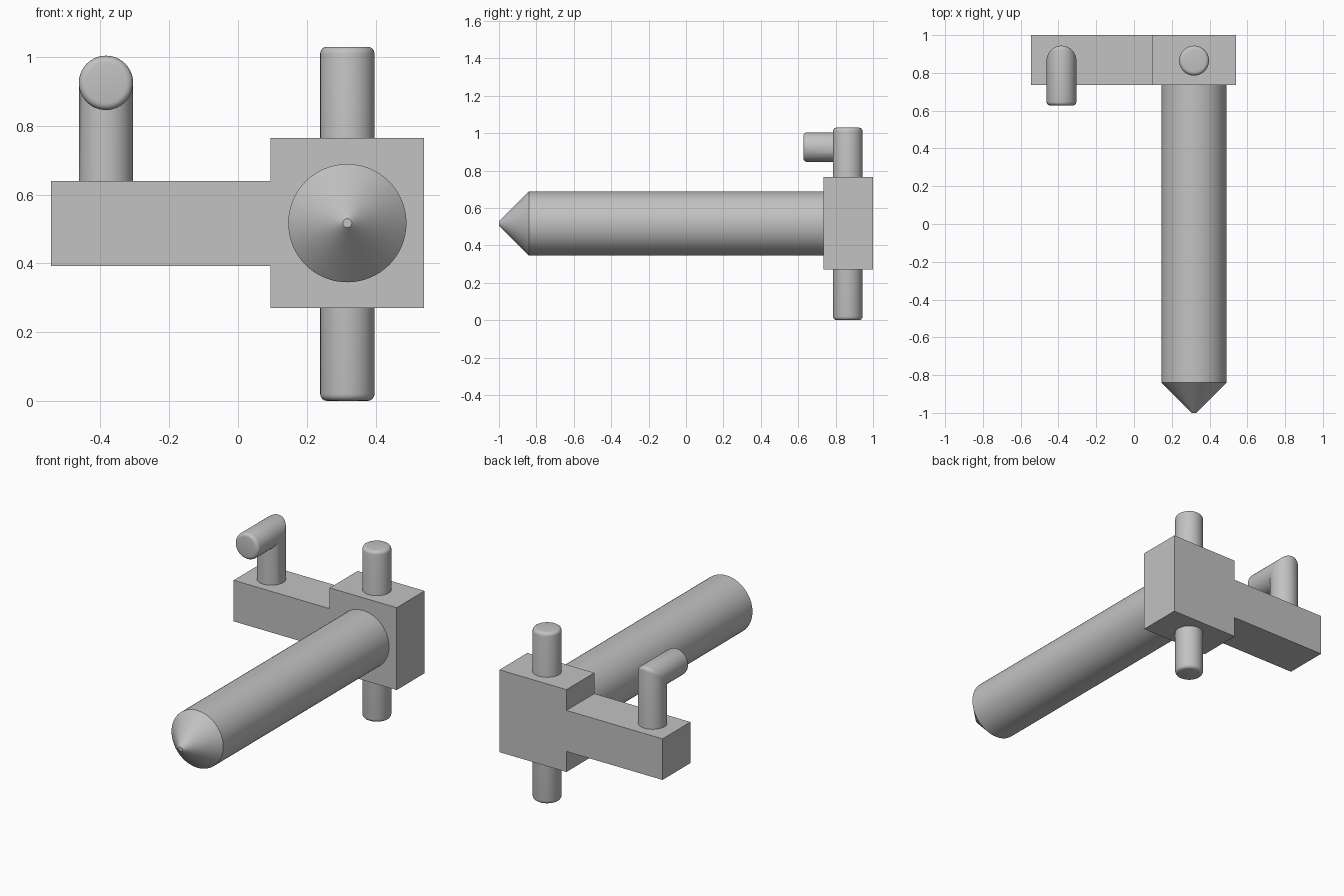
import bpy, bmesh, math
from mathutils import Vector

cube = bpy.data.objects.get("Cube")
if cube:
    bpy.data.objects.remove(cube, do_unlink=True)

# Single grey finish
grey = bpy.data.materials.new("plain_grey")
grey.use_nodes = True
COLOUR = (0.54, 0.54, 0.54, 1)
grey.diffuse_color = COLOUR
grey.node_tree.nodes["Principled BSDF"].inputs["Base Color"].default_value = COLOUR

SIDES = 64
ROUND = 0.02                       # edge rounding of the pins
PIN_R = 0.079
PIN_Y = 0.865
ROD_X, ROD_Z = 0.318, 0.517


def finish(name, bm, smooth=True):
    bmesh.ops.remove_doubles(bm, verts=bm.verts, dist=0.00001)
    bmesh.ops.recalc_face_normals(bm, faces=bm.faces)
    mesh = bpy.data.meshes.new(name)
    bm.to_mesh(mesh)
    bm.free()
    mesh.materials.append(grey)
    obj = bpy.data.objects.new(name, mesh)
    bpy.context.collection.objects.link(obj)
    if smooth:
        bpy.ops.object.select_all(action="DESELECT")
        obj.select_set(True)
        bpy.context.view_layer.objects.active = obj
        bpy.ops.object.shade_smooth_by_angle(angle=math.radians(30))
    return obj


def skin(name, rings):
    """Bridge successive rings of points and cap both ends."""
    bm = bmesh.new()
    loops = [[bm.verts.new(p) for p in ring] for ring in rings]
    for a, b in zip(loops, loops[1:]):
        for i in range(SIDES):
            j = (i + 1) % SIDES
            bm.faces.new((a[i], a[j], b[j], b[i]))
    bm.faces.new(loops[0])
    bm.faces.new(loops[-1])
    return finish(name, bm)


def circle(radius):
    angles = [2 * math.pi * i / SIDES for i in range(SIDES)]
    return [(radius * math.cos(a), radius * math.sin(a)) for a in angles]


def rounded_end(radius, steps=4):
    """(radius, distance from end) pairs, from the side to the end face."""
    angles = [math.pi / 2 * k / steps for k in range(steps + 1)]
    return [(radius - ROUND * (1 - math.cos(a)), ROUND * (1 - math.sin(a)))
            for a in angles]


# Mounting body: square block with a side arm, one outline extruded in depth
outline = [(-0.544, 0.393), (0.095, 0.393), (0.095, 0.27), (0.541, 0.27),
           (0.541, 0.765), (0.095, 0.765), (0.095, 0.64), (-0.544, 0.64)]
FRONT, BACK = 0.735, 1.0
bm = bmesh.new()
face = bm.faces.new([bm.verts.new((x, FRONT, z)) for x, z in outline])
grown = bmesh.ops.extrude_face_region(bm, geom=[face], use_keep_orig=True)
moved = [v for v in grown["geom"] if isinstance(v, bmesh.types.BMVert)]
bmesh.ops.translate(bm, verts=moved, vec=Vector((0, BACK - FRONT, 0)))
finish("mounting_body", bm, smooth=False)

# Long rod with a conical, slightly blunt tip
rod_profile = [(0.013, -1.0), (0.172, -0.84), (0.172, FRONT + 0.02)]
skin("pointed_rod", [[(ROD_X + u, y, ROD_Z + w) for u, w in circle(r)]
                     for r, y in rod_profile])

# Upright pivot pin through the block, rounded at both ends
PIN_TOP = 1.03
end = rounded_end(PIN_R)
pin_profile = [(r, d) for r, d in reversed(end)] + [(r, PIN_TOP - d) for r, d in end]
skin("pivot_pin", [[(ROD_X + u, PIN_Y + w, z) for u, w in circle(r)]
                   for r, z in pin_profile])

# Hooked peg on the arm: post, mitred elbow with softened outside, short nose
HOOK_X, HOOK_Z, NOSE_Y = -0.384, 0.925, 0.627
section = circle(PIN_R)
rings = [[(HOOK_X + w, PIN_Y + u, 0.6) for w, u in section]]
for k in range(5):
    a = math.pi / 2 * k / 4
    ring = []
    for w, u in section:
        soft = ROUND * max(0, u) / PIN_R
        ring.append((HOOK_X + w,
                     PIN_Y + u - soft * (1 - math.cos(a)),
                     HOOK_Z + u - soft * (1 - math.sin(a))))
    rings.append(ring)
for r, d in end:
    rings.append([(HOOK_X + w, NOSE_Y + d, HOOK_Z + u) for w, u in circle(r)])
skin("hooked_peg", rings)
